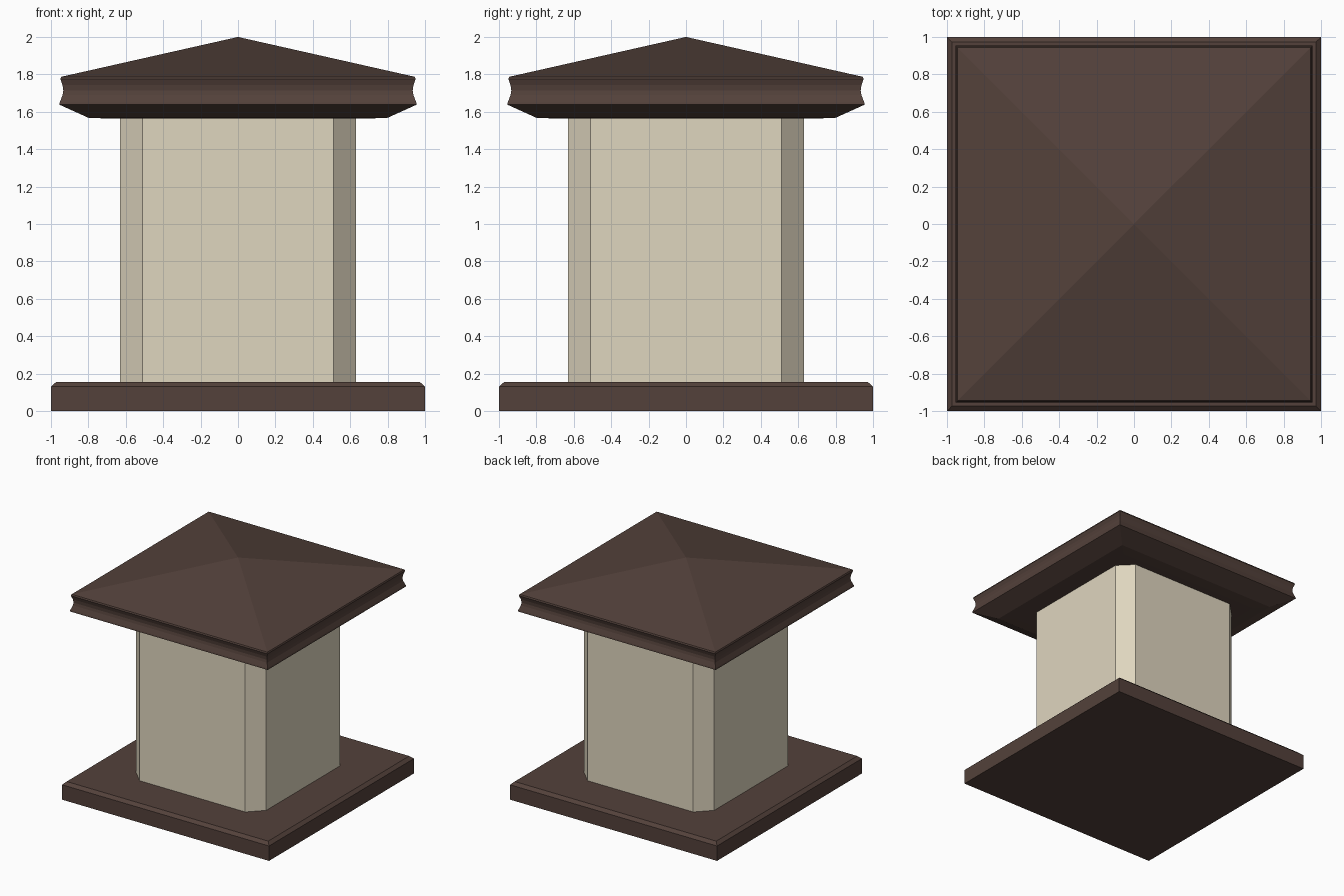
import bpy

if "Cube" in bpy.data.objects:
    bpy.data.objects.remove(bpy.data.objects["Cube"])


def material(name, rgb):
    m = bpy.data.materials.new(name)
    m.diffuse_color = (*rgb, 1)
    m.use_nodes = True
    m.node_tree.nodes["Principled BSDF"].inputs["Base Color"].default_value = m.diffuse_color
    return m


wood = material("dark brown", (0.087, 0.053, 0.043))
stone = material("pale stone", (0.74, 0.67, 0.52))


def loft(name, profile, mat, chamfer=0.0, apex=None):
    """Stack square (optionally chamfered) rings from (half width, z) pairs."""
    verts, faces = [], []
    for h, z in profile:
        c = h - chamfer
        if chamfer:
            ring = [(c, -h), (h, -c), (h, c), (c, h), (-c, h), (-h, c), (-h, -c), (-c, -h)]
        else:
            ring = [(h, -h), (h, h), (-h, h), (-h, -h)]
        n = len(ring)
        verts += [(x, y, z) for x, y in ring]
    for r in range(len(profile) - 1):
        for i in range(n):
            a, b = r * n + i, r * n + (i + 1) % n
            faces.append((a, b, b + n, a + n))
    faces.append(tuple(reversed(range(n))))
    top = list(range(len(verts) - n, len(verts)))
    if apex is None:
        faces.append(tuple(top))
    else:
        verts.append((0, 0, apex))
        faces += [(top[i], top[(i + 1) % n], len(verts) - 1) for i in range(n)]
    mesh = bpy.data.meshes.new(name)
    mesh.from_pydata(verts, [], faces)
    mesh.materials.append(mat)
    obj = bpy.data.objects.new(name, mesh)
    bpy.context.collection.objects.link(obj)
    return obj


# Base slab with a bevelled top edge
loft("base_slab", [(1.0, 0), (1.0, 0.13), (0.973, 0.155)], wood)

# Pillar with chamfered corners
loft("pillar", [(0.63, 0.15), (0.63, 1.57)], stone, chamfer=0.12)

# Cap: sloped underside, grooved rim and pyramid roof
loft("roof_cap", [(0.70, 1.564), (0.80, 1.568), (0.955, 1.638), (0.953, 1.65),
                  (0.938, 1.69), (0.934, 1.713), (0.938, 1.742), (0.95, 1.775),
                  (0.945, 1.787)], wood, apex=2.0)
